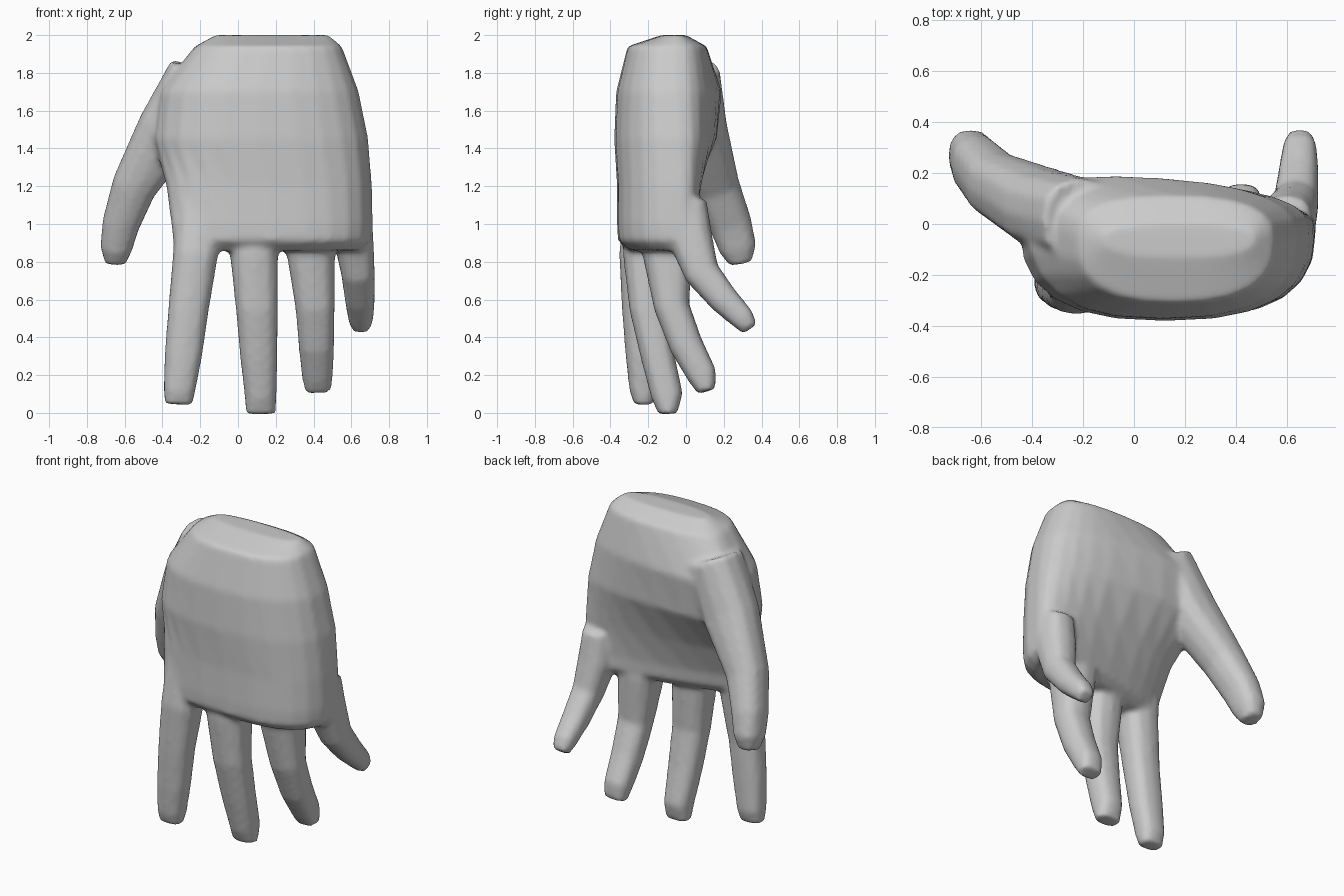
import bpy, bmesh, math
from mathutils import Vector

if "Cube" in bpy.data.objects:
    bpy.data.objects.remove(bpy.data.objects["Cube"])


def sgn_pow(v, p):
    return math.copysign(abs(v) ** p, v)


def loft(name, rings):
    """Skin a list of equally sized point rings and cap both ends."""
    bm = bmesh.new()
    vr = [[bm.verts.new(p) for p in r] for r in rings]
    n = len(vr[0])
    for a, b in zip(vr, vr[1:]):
        for i in range(n):
            j = (i + 1) % n
            bm.faces.new((a[i], a[j], b[j], b[i]))
    bm.faces.new(vr[0])
    bm.faces.new(vr[-1])
    bmesh.ops.recalc_face_normals(bm, faces=bm.faces)
    me = bpy.data.meshes.new(name)
    bm.to_mesh(me)
    bm.free()
    ob = bpy.data.objects.new(name, me)
    bpy.context.collection.objects.link(ob)
    return ob


def digit(name, stations, n=12):
    """Tapered tube; stations are x, y, z, half width, half depth."""
    pts = [Vector(s[:3]) for s in stations]
    rings = []
    for k, s in enumerate(stations):
        t = (pts[min(k + 1, len(pts) - 1)] - pts[max(k - 1, 0)]).normalized()
        u = Vector((1, 0, 0))
        u = (u - t * u.dot(t)).normalized()
        v = t.cross(u)
        ring = []
        for i in range(n):
            a = 2 * math.pi * i / n
            ring.append(pts[k] + u * s[3] * sgn_pow(math.cos(a), 0.8)
                        + v * s[4] * sgn_pow(math.sin(a), 0.8))
        rings.append(ring)
    return loft(name, rings)


def palm_ring(z, xl, xr, yl, yr, yf, ybl, ybr, n=24):
    """Bowed section: side edges at yl/yr, front at yf, back from ybl to ybr."""
    ring = []
    for i in range(n):
        a = 2 * math.pi * i / n
        c, s = sgn_pow(math.cos(a), 0.8), math.sin(a)
        f = (c + 1) / 2
        edge = yl + (yr - yl) * f
        side = yf if s < 0 else ybl + (ybr - ybl) * f
        ring.append((xl + (xr - xl) * f, edge + (side - edge) * abs(s) ** 0.75, z))
    return ring


# Palm and wrist stump
palm = loft("palm", [palm_ring(*r) for r in (
    (2.00, -0.12, 0.48, -0.06, -0.05, -0.13, 0.00, 0.00),
    (1.94, -0.23, 0.55, -0.04, -0.06, -0.31, 0.11, 0.11),
    (1.70, -0.42, 0.64, 0.04, -0.05, -0.37, 0.22, 0.14),
    (1.45, -0.45, 0.69, 0.00, -0.03, -0.38, 0.18, 0.14),
    (1.20, -0.38, 0.71, -0.16, -0.02, -0.365, 0.00, 0.12),
    (1.00, -0.355, 0.715, -0.22, -0.01, -0.365, -0.10, 0.11),
    (0.91, -0.345, 0.71, -0.23, 0.00, -0.36, -0.12, 0.11),
    (0.86, -0.30, 0.66, -0.23, 0.01, -0.30, -0.16, 0.06))])

# Thumb and the four fingers
digits = {
    "thumb": [(-0.22, 0.02, 1.80, .15, .16), (-0.37, 0.07, 1.50, .165, .15),
              (-0.55, 0.16, 1.20, .12, .125), (-0.62, 0.235, 1.00, .10, .115),
              (-0.645, 0.275, 0.87, .085, .10), (-0.65, 0.29, 0.79, .055, .06)],
    "index_finger": [(-0.20, -0.21, 1.12, .13, .11), (-0.225, -0.24, 0.84, .12, .115),
                     (-0.262, -0.245, 0.55, .108, .095), (-0.29, -0.235, 0.30, .10, .085),
                     (-0.31, -0.225, 0.12, .085, .075), (-0.315, -0.225, 0.045, .075, .05)],
    "middle_finger": [(0.08, -0.19, 1.12, .13, .13), (0.085, -0.21, 0.84, .128, .125),
                      (0.10, -0.20, 0.55, .112, .10), (0.11, -0.15, 0.30, .10, .09),
                      (0.12, -0.10, 0.09, .085, .085), (0.12, -0.095, -0.005, .08, .05)],
    "ring_finger": [(0.37, -0.11, 1.12, .13, .13), (0.385, -0.10, 0.86, .13, .135),
                    (0.408, -0.075, 0.56, .105, .095), (0.415, 0.00, 0.36, .095, .09),
                    (0.42, 0.085, 0.20, .083, .08), (0.425, 0.11, 0.115, .07, .05)],
    "little_finger": [(0.60, 0.00, 1.12, .10, .11), (0.61, 0.02, 0.93, .108, .12),
                      (0.635, 0.085, 0.74, .09, .095), (0.645, 0.20, 0.60, .08, .08),
                      (0.65, 0.30, 0.50, .068, .065), (0.65, 0.34, 0.445, .05, .045)],
}
parts = [palm] + [digit(k, s) for k, s in digits.items()]

# Fuse the parts into one skin and soften the joints
bpy.ops.object.select_all(action='DESELECT')
for p in parts:
    p.select_set(True)
bpy.context.view_layer.objects.active = palm
bpy.ops.object.join()
hand = bpy.context.object
hand.name = "hand"
fuse = hand.modifiers.new("fuse", 'REMESH')
fuse.mode = 'VOXEL'
fuse.voxel_size = 0.018
fuse.use_smooth_shade = True
soften = hand.modifiers.new("soften", 'SMOOTH')
soften.factor = 0.5
soften.iterations = 5
